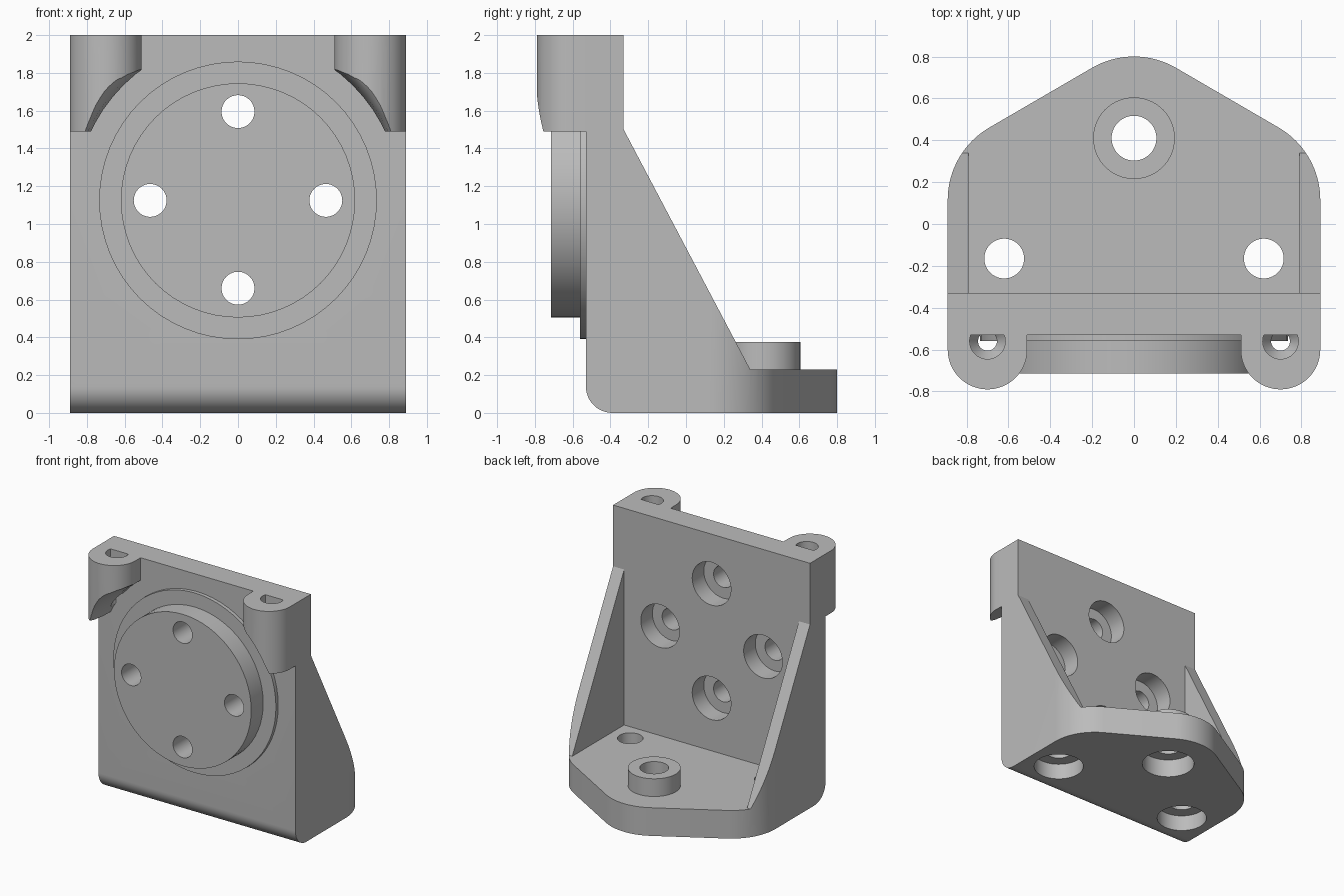
import bpy, bmesh
from math import sin, cos, radians

cube = bpy.data.objects.get("Cube")
if cube:
    bpy.data.objects.remove(cube, do_unlink=True)

grey = bpy.data.materials.new("machined_grey")
grey.use_nodes = True
grey.diffuse_color = (0.5, 0.5, 0.5, 1)
grey.node_tree.nodes["Principled BSDF"].inputs["Base Color"].default_value = (0.5, 0.5, 0.5, 1)


def arc(cx, cy, r, start, end, steps):
    angles = [radians(start + (end - start) * i / steps) for i in range(steps + 1)]
    return [(cx + r * cos(a), cy + r * sin(a)) for a in angles]


def circle(cx, cy, r):
    return arc(cx, cy, r, 0, 360, 64)[:-1]


def loft(name, axis, sections):
    """Join equal-length outlines, each given with its level along the axis."""
    place = {"x": lambda u, v, w: (w, u, v),
             "y": lambda u, v, w: (u, w, v),
             "z": lambda u, v, w: (u, v, w)}[axis]
    bm = bmesh.new()
    rings = [[bm.verts.new(place(u, v, w)) for u, v in pts] for pts, w in sections]
    bm.faces.new(rings[0])
    bm.faces.new(rings[-1])
    n = len(rings[0])
    for low, high in zip(rings, rings[1:]):
        for i in range(n):
            j = (i + 1) % n
            bm.faces.new((low[i], low[j], high[j], high[i]))
    bmesh.ops.recalc_face_normals(bm, faces=bm.faces)
    mesh = bpy.data.meshes.new(name)
    bm.to_mesh(mesh)
    bm.free()
    mesh.materials.append(grey)
    obj = bpy.data.objects.new(name, mesh)
    bpy.context.collection.objects.link(obj)
    return obj


def prism(name, axis, pts, a, b):
    return loft(name, axis, [(pts, a), (pts, b)])


def turned(name, axis, cx, cy, steps):
    """Stepped round solid from (radius, level) pairs."""
    return loft(name, axis, [(circle(cx, cy, r), w) for r, w in steps])


def activate(obj):
    bpy.ops.object.select_all(action="DESELECT")
    obj.select_set(True)
    bpy.context.view_layer.objects.active = obj


def combine(obj, tool, operation="DIFFERENCE"):
    activate(obj)
    mod = obj.modifiers.new("cut", "BOOLEAN")
    mod.operation = operation
    mod.solver = "EXACT"
    mod.object = tool
    bpy.ops.object.modifier_apply(modifier=mod.name)
    bpy.data.objects.remove(tool, do_unlink=True)


# Bracket: side profile limited by the rounded plan outline
side = arc(-0.39, 0.14, 0.14, 180, 270, 12) + [
    (0.9, 0), (0.9, 0.23), (0.34, 0.23), (-0.33, 1.5), (-0.33, 2), (-0.53, 2)]
bracket = prism("bracket", "x", side, -0.89, 0.89)
plan = ([(-1.2, -1), (1.2, -1), (1.2, 0.115), (0.89, 0.115)]
        + arc(0.49, 0.115, 0.4, 0, 60, 16)[1:]
        + arc(0, 0.4, 0.4, 60, 120, 16)
        + arc(-0.49, 0.115, 0.4, 120, 180, 16)[:-1]
        + [(-0.89, 0.115), (-1.2, 0.115)])
combine(bracket, prism("plan_cutter", "z", plan, -1, 3), "INTERSECT")

# Open space between the two side ribs
pocket = [(-0.79, -0.33), (0.79, -0.33), (0.79, 1.5), (-0.79, 1.5)]
combine(bracket, prism("pocket_cutter", "z", pocket, 0.23, 3))

# Stepped round flange on the front
AXIS_Z = 1.125
flange = turned("front_flange", "y", 0, AXIS_Z,
                [(0.735, -0.53), (0.735, -0.56), (0.62, -0.56), (0.62, -0.715)])

# Four bolt holes, counterbored from the back
for x, z in [(-0.465, AXIS_Z), (0.465, AXIS_Z), (0, 0.66), (0, 1.595)]:
    steps = [(0.175, -0.2), (0.175, -0.48), (0.087, -0.48), (0.087, -1)]
    for part in (bracket, flange):
        combine(part, turned("bolt_hole", "y", x, z, steps))

# Foot holes, counterbored from below
for x in (-0.62, 0.62):
    combine(bracket, turned("foot_hole", "z", x, -0.165,
                            [(0.19, -0.1), (0.19, 0.13), (0.095, 0.13), (0.095, 0.5)]))

# Raised boss on the foot with its own counterbored hole
boss = turned("foot_boss", "z", 0, 0.41, [(0.195, 0.23), (0.195, 0.375)])
for part in (bracket, boss):
    combine(part, turned("boss_hole", "z", 0, 0.41,
                         [(0.2, -0.1), (0.2, 0.15), (0.107, 0.15), (0.107, 0.6)]))

# Two top ears, relieved around the flange and drilled from above
parts = [bracket, flange, boss]
for side_name, s in (("left", 1), ("right", -1)):
    outline = [(0.89, -0.53)] + arc(0.7, -0.6, 0.19, 0, -180, 32) + [(0.51, -0.53)]
    ear = prism(side_name + "_ear", "z", [(s * x, y) for x, y in outline], 1.49, 2)
    combine(ear, turned("relief_cutter", "y", 0, AXIS_Z,
                        [(0.86, -0.4), (0.86, -0.62), (0.875, -0.72),
                         (0.895, -0.77), (0.94, -0.82)]))
    combine(ear, turned("ear_hole", "z", s * 0.7, -0.56,
                        [(0.085, 2.1), (0.085, 1.8), (0.045, 1.74), (0.045, 1.3)]))
    parts.append(ear)

for part in parts:
    activate(part)
    bpy.ops.object.shade_smooth_by_angle(angle=radians(25))
